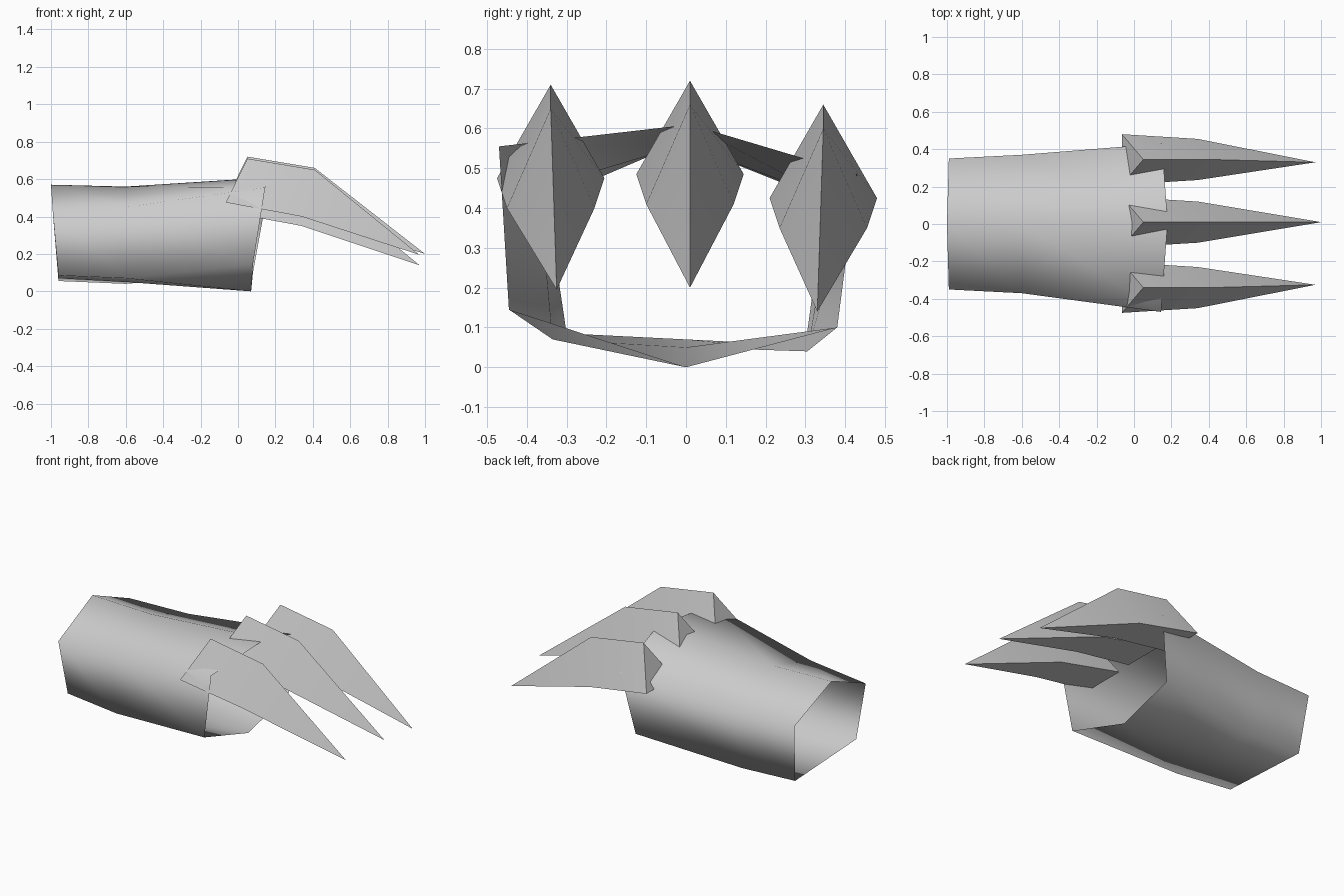
import bpy

cube = bpy.data.objects.get("Cube")
if cube:
    bpy.data.objects.remove(cube, do_unlink=True)

# One plain grey metal
grey = bpy.data.materials.new("grey_metal")
grey.use_nodes = True
tone = (0.6, 0.6, 0.6, 1)
grey.diffuse_color = tone
grey.node_tree.nodes["Principled BSDF"].inputs["Base Color"].default_value = tone


def make_part(name, verts, faces, sharp_angle):
    mesh = bpy.data.meshes.new(name)
    mesh.from_pydata(verts, [], faces)
    mesh.materials.append(grey)
    part = bpy.data.objects.new(name, mesh)
    bpy.context.collection.objects.link(part)
    bpy.ops.object.select_all(action="DESELECT")
    part.select_set(True)
    bpy.context.view_layer.objects.active = part
    if sharp_angle is None:
        bpy.ops.object.shade_smooth()
    else:
        bpy.ops.object.shade_smooth_by_angle(angle=sharp_angle)
    return part


def bridge(rings, count):
    """Quads joining consecutive rings, each with count corners."""
    return [(r * count + i, r * count + (i + 1) % count,
             (r + 1) * count + (i + 1) % count, (r + 1) * count + i)
            for r in range(rings - 1) for i in range(count)]


# Open six-sided sleeve: wrist, middle and knuckle rings
# corner order: top, right side, right bottom, bottom, left bottom, left side
sleeve_rings = [
    [(-1, 0, .57), (-.99, -.35, .42), (-.96, -.3, .085),
     (-.96, 0, .07), (-.96, .3, .055), (-.99, .35, .42)],
    [(-.6, 0, .56), (-.6, -.37, .45), (-.6, -.335, .07),
     (-.6, 0, .05), (-.6, .305, .04), (-.6, .37, .42)],
    [(.18, .01, .61), (.145, -.47, .555), (.08, -.445, .145),
     (.07, 0, 0), (.08, .38, .1), (.15, .43, .485)],
]
make_part("sleeve", sum(sleeve_rings, []), bridge(3, 6), None)


# Three-sided blade: tilted base, bend and point
def claw(name, y, lift, tip):
    verts = [(.05, y, .72 + lift), (-.065, y - .135, .485 + lift), (-.065, y + .135, .485 + lift),
             (.41, y, .66 + lift), (.34, y - .11, .41 + lift), (.34, y + .11, .41 + lift),
             tip]
    faces = [(2, 1, 0)] + bridge(2, 3) + [(3, 4, 6), (4, 5, 6), (5, 3, 6)]
    make_part(name, verts, faces, 1.0)


claw("right_claw", -.34, -.01, (.97, -.325, .195))
claw("middle_claw", .01, 0, (1, .01, .2))
claw("left_claw", .345, -.06, (.97, .33, .14))
